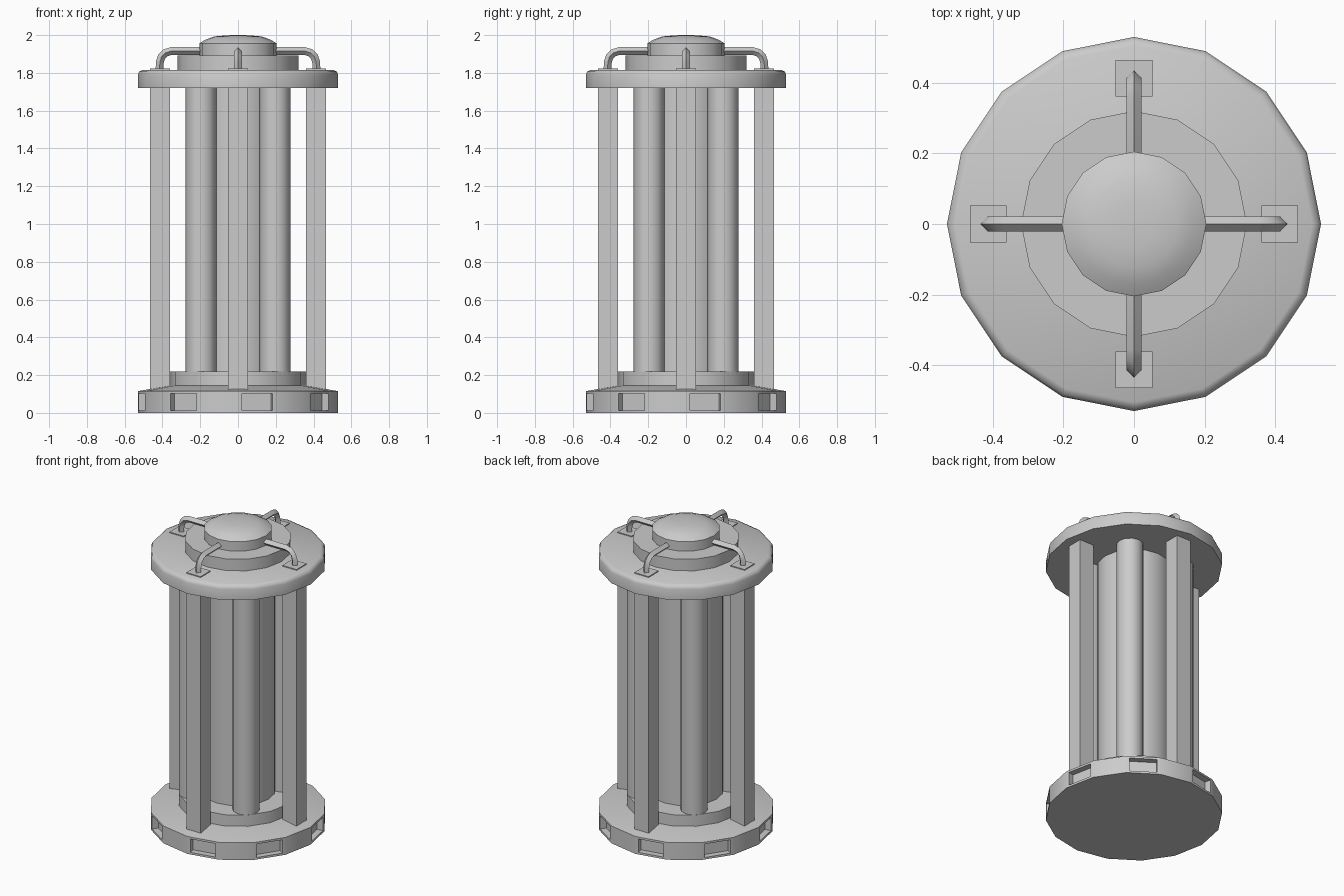
import bpy
import bmesh
from math import cos, sin, pi, radians
from mathutils import Matrix, Vector

if "Cube" in bpy.data.objects:
    bpy.data.objects.remove(bpy.data.objects["Cube"])

grey = bpy.data.materials.new("plain grey")
grey.use_nodes = True
COLOUR = (0.6, 0.6, 0.6, 1)
grey.diffuse_color = COLOUR
grey.node_tree.nodes["Principled BSDF"].inputs["Base Color"].default_value = COLOUR

SIDES = 16


def finish(name, bm, angle=None):
    """Turn a bmesh into a named object, smooth below the given angle."""
    bmesh.ops.recalc_face_normals(bm, faces=bm.faces)
    mesh = bpy.data.meshes.new(name)
    bm.to_mesh(mesh)
    bm.free()
    mesh.materials.append(grey)
    obj = bpy.data.objects.new(name, mesh)
    bpy.context.collection.objects.link(obj)
    if angle:
        bpy.ops.object.select_all(action="DESELECT")
        obj.select_set(True)
        bpy.context.view_layer.objects.active = obj
        bpy.ops.object.shade_smooth_by_angle(angle=radians(angle))
    return obj


def lathe(profile, sides=SIDES, centre=(0, 0)):
    """Closed solid turned from (radius, height) points, bottom to top."""
    bm = bmesh.new()
    rings = []
    for r, z in profile:
        rings.append([bm.verts.new((centre[0] + r * cos(2 * pi * i / sides),
                                    centre[1] + r * sin(2 * pi * i / sides), z))
                      for i in range(sides)])
    for low, high in zip(rings, rings[1:]):
        for i in range(sides):
            j = (i + 1) % sides
            bm.faces.new((low[i], low[j], high[j], high[i]))
    bm.faces.new(rings[0][::-1])
    bm.faces.new(rings[-1])
    return bm


# Base with a recessed window in every other side
R, BASE_H = 0.53, 0.115
bm = lathe([(R, 0), (R, BASE_H), (0.35, 0.147)])
bm.normal_update()
bm.faces.ensure_lookup_table()
for face in [bm.faces[i] for i in range(0, SIDES, 2)]:
    bmesh.ops.inset_individual(bm, faces=[face], thickness=0.019)
    normal = face.normal.copy()
    tangent = Vector((-normal.y, normal.x, 0))
    centre = face.calc_center_median()
    for v in face.verts:
        v.co -= tangent * 0.007 * (1 if (v.co - centre).dot(tangent) > 0 else -1)
    # Push a copy of the window inward to leave straight walls
    bmesh.ops.inset_individual(bm, faces=[face], thickness=0)
    for v in face.verts:
        v.co -= normal * 0.04
finish("base", bm, 25)

# Raised ring and central core
finish("base_ring", lathe([(0.36, 0.12), (0.36, 0.22)]), 30)
finish("core", lathe([(0.225, 0.2), (0.225, 1.74)]), 30)

# Top plate, collar and domed cap
finish("top_plate", lathe([(R, 1.72), (R, 1.79), (0.523, 1.807), (0.505, 1.816)]), 50)
finish("collar", lathe([(0.32, 1.8), (0.32, 1.893)]), 30)
finish("cap", lathe([(0.205, 1.88), (0.205, 1.956), (0.17, 1.977),
                     (0.125, 1.993), (0.06, 1.999), (0.005, 2.0)]), 30)

# Four sets of post, round column and bent pipe
PIPE_PATH = [(0.19, 1.915), (0.355, 1.915), (0.385, 1.906), (0.405, 1.885),
             (0.414, 1.855), (0.415, 1.815)]
PIPE_R = 0.021
for k, side in enumerate(("left", "back", "right", "front")):
    turn = Matrix.Rotation(k * pi / 2, 4, "Z")

    bm = bmesh.new()
    place = Matrix.Translation((0.413, 0, 0.962)) @ Matrix.Diagonal((0.104, 0.104, 1.72, 1))
    bmesh.ops.create_cube(bm, size=1, matrix=turn @ place)
    finish(side + "_post", bm)

    spot = turn @ Vector((0.196, 0.196, 0))
    finish(side + "_column", lathe([(0.082, 0.2), (0.082, 1.74)], 12, spot.xy), 35)

    # Diamond section swept along the bent path
    bm = bmesh.new()
    rings = []
    for n, (x, z) in enumerate(PIPE_PATH):
        a = PIPE_PATH[max(n - 1, 0)]
        b = PIPE_PATH[min(n + 1, len(PIPE_PATH) - 1)]
        along = Vector((b[0] - a[0], 0, b[1] - a[1])).normalized()
        up = Vector((-along.z, 0, along.x)) * PIPE_R
        across = Vector((0, PIPE_R, 0))
        rings.append([bm.verts.new(turn @ (Vector((x, 0, z)) + d))
                      for d in (up, across, -up, -across)])
    for p, q in zip(rings, rings[1:]):
        for i in range(4):
            bm.faces.new((p[i], p[i - 1], q[i - 1], q[i]))
    bm.faces.new(rings[0])
    bm.faces.new(rings[-1])
    finish(side + "_pipe", bm, 40)
